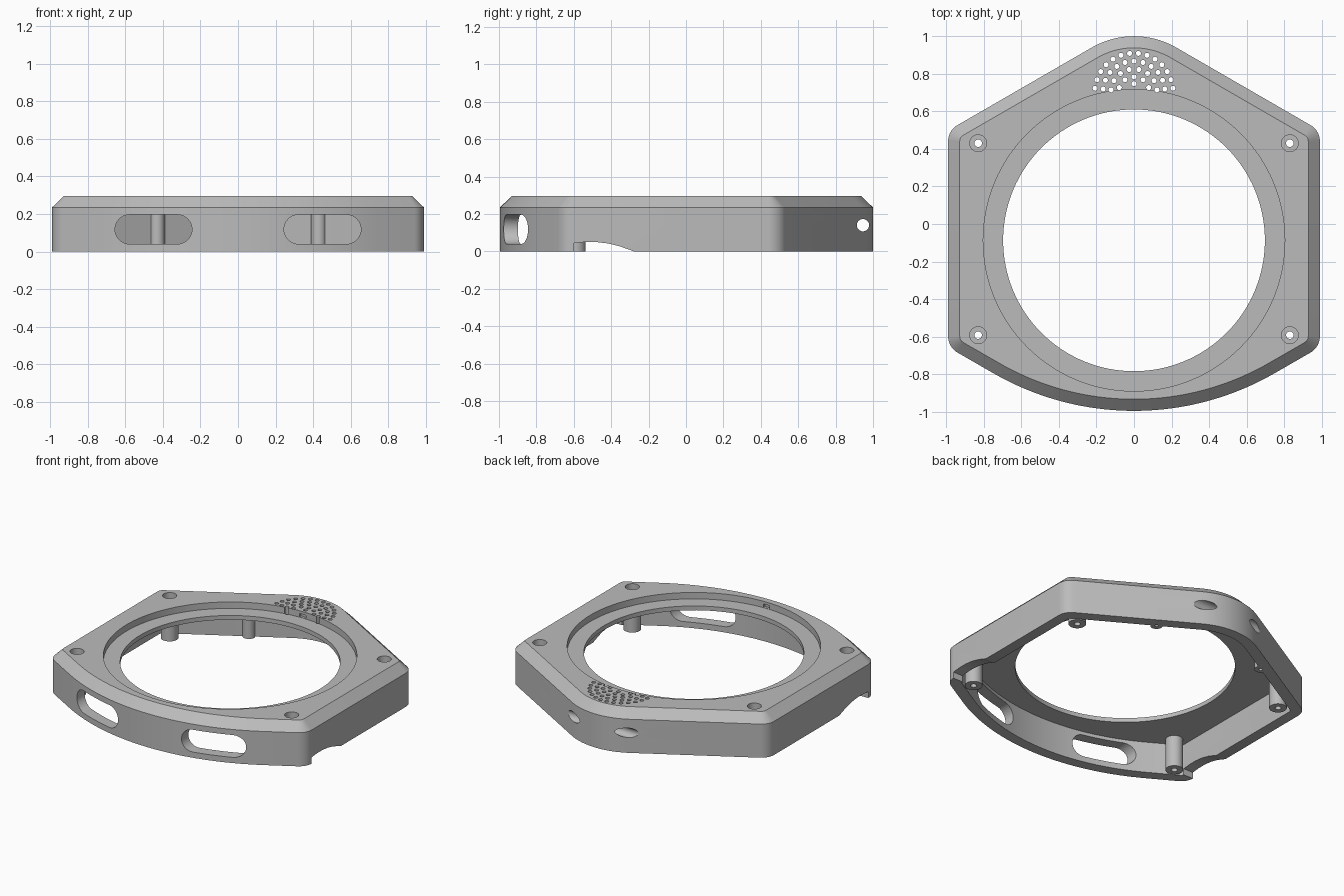
import bpy, bmesh
from math import sin, cos, radians, pi

cube = bpy.data.objects.get("Cube")
if cube:
    bpy.data.objects.remove(cube, do_unlink=True)

RING_Y = -0.087   # centre of the round opening
TOP = 0.295
CEILING = 0.22

grey = bpy.data.materials.new("matte_grey")
grey.use_nodes = True
grey.diffuse_color = (0.5, 0.5, 0.5, 1)
grey.node_tree.nodes["Principled BSDF"].inputs["Base Color"].default_value = (0.5, 0.5, 0.5, 1)


def solid(name, stacks):
    """Mesh object made of closed lofts, each a list of matching rings."""
    bm = bmesh.new()
    for rings in stacks:
        loops = [[bm.verts.new(p) for p in ring] for ring in rings]
        n = len(loops[0])
        for a, b in zip(loops, loops[1:]):
            for i in range(n):
                j = (i + 1) % n
                bm.faces.new((a[i], a[j], b[j], b[i]))
        bm.faces.new(loops[0][::-1])
        bm.faces.new(loops[-1])
    bmesh.ops.recalc_face_normals(bm, faces=bm.faces)
    mesh = bpy.data.meshes.new(name)
    bm.to_mesh(mesh)
    bm.free()
    mesh.materials.append(grey)
    obj = bpy.data.objects.new(name, mesh)
    bpy.context.collection.objects.link(obj)
    return obj


def outline(z, inset=0.0):
    """Shield outline from concentric arcs: point, two corners, bowed front."""
    arcs = [(0, 0.55, 0.45, 90, 60, 10), (0.89, 0.44, 0.1, 60, 0, 10),
            (0.89, -0.598, 0.1, 0, -60, 10), (0, 0.505, 1.5, -60, -90, 20)]
    half = []
    for cx, cy, r, start, end, n in arcs:
        for i in range(n + 1):
            a = radians(start + (end - start) * i / n)
            p = (cx + (r - inset) * cos(a), cy + (r - inset) * sin(a))
            if not half or abs(p[0] - half[-1][0]) + abs(p[1] - half[-1][1]) > 0.001:
                half.append(p)
    left = [(-x, y) for x, y in reversed(half[1:-1])]
    return [(x, y, z) for x, y in half + left]


def rod(x, y, r, z0, z1, n=32):
    """Upright cylinder as a loft."""
    return [[(x + r * cos(2 * pi * i / n), y + r * sin(2 * pi * i / n), z)
             for i in range(n)] for z in (z0, z1)]


def box(x, y, z, sx, sy, sz):
    return [[(x + a * sx / 2, y + b * sy / 2, z + c * sz / 2)
             for a, b in ((-1, -1), (1, -1), (1, 1), (-1, 1))] for c in (-1, 1)]


def combine(target, tool, operation="DIFFERENCE"):
    mod = target.modifiers.new(tool.name, "BOOLEAN")
    mod.operation = operation
    mod.solver = "EXACT"
    mod.object = tool
    bpy.context.view_layer.objects.active = target
    bpy.ops.object.modifier_apply(modifier=mod.name)
    bpy.data.objects.remove(tool, do_unlink=True)


# Chamfered shell with a hollow underside
frame = solid("bezel_frame", [[outline(0), outline(0.235), outline(TOP, 0.062)]])
combine(frame, solid("cavity", [[outline(-0.1, 0.075), outline(CEILING, 0.075)]]))

# Screw posts under the four corners, and small lugs on the back walls
screws = [(s * 0.83, y) for s in (1, -1) for y in (0.43, -0.592)]
combine(frame, solid("screw_posts", [rod(x, y, 0.056, 0, 0.25) for x, y in screws]), "UNION")
lugs = [(s * 0.43, 0.735) for s in (1, -1)]
combine(frame, solid("lugs", [rod(x, y, 0.04, 0, 0.23, 24) for x, y in lugs]), "UNION")
combine(frame, solid("lug_holes", [rod(x, y, 0.012, -0.1, 0.06, 12) for x, y in lugs]))

# Round opening with a stepped seat and two key slots in its wall
combine(frame, solid("seat", [rod(0, RING_Y, 0.803, 0.25, 0.4, 128)]))
combine(frame, solid("opening", [rod(0, RING_Y, 0.697, -0.1, 0.4, 128)]))
combine(frame, solid("key_slots", [box(0, RING_Y + s * 0.8, 0.264, 0.05, 0.04, 0.024)
                                   for s in (1, -1)]))

# Counterbored screw holes
combine(frame, solid("counterbores", [rod(x, y, 0.045, 0.21, 0.4) for x, y in screws]))
combine(frame, solid("screw_holes", [rod(x, y, 0.02, -0.1, 0.4, 24) for x, y in screws]))

# Fan of sound holes near the point
sound = []
for r, count in ((0.045, 1), (0.082, 5), (0.123, 8), (0.165, 11), (0.208, 14)):
    for i in range(count):
        edge = math_edge = 0.1 if r > 0.1 else 0.3
        a = pi / 2 if count == 1 else edge + (pi - 2 * edge) * i / (count - 1)
        sound.append(rod(r * cos(a), 0.702 + r * sin(a), 0.0135, 0.1, 0.4, 16))
combine(frame, solid("sound_holes", sound))

# Two rounded slots through the bowed front
slots = []
for s in (1, -1):
    ring = []
    for side in (1, -1):
        for i in range(17):
            a = pi * i / 16 - pi / 2
            ring.append((s * 0.45 + side * (0.127 + 0.078 * cos(a)), 0.118 + side * 0.078 * sin(a)))
    slots.append([[(x, y, z) for x, z in ring] for y in (-1.2, -0.7)])
combine(frame, solid("front_slots", slots))

# Cross hole through the point
bore = [[(x, 0.946 + 0.033 * cos(2 * pi * i / 32), 0.14 + 0.033 * sin(2 * pi * i / 32))
         for i in range(32)] for x in (-0.6, 0.6)]
combine(frame, solid("cross_hole", [bore]))

# Shallow arched notches in the lower edge of both side walls
arch = [(-0.6, -0.1), (-0.6, 0.044), (-0.54, 0.05), (-0.48, 0.05), (-0.42, 0.043),
        (-0.36, 0.029), (-0.3, 0.008), (-0.28, 0), (-0.25, -0.1)]
combine(frame, solid("side_notches", [[[(s * x, y, z) for y, z in arch] for x in (0.89, 1.2)]
                                      for s in (1, -1)]))

# Smooth curved walls, crisp edges
bpy.ops.object.select_all(action="DESELECT")
frame.select_set(True)
bpy.context.view_layer.objects.active = frame
bpy.ops.object.shade_smooth_by_angle(angle=radians(25))
